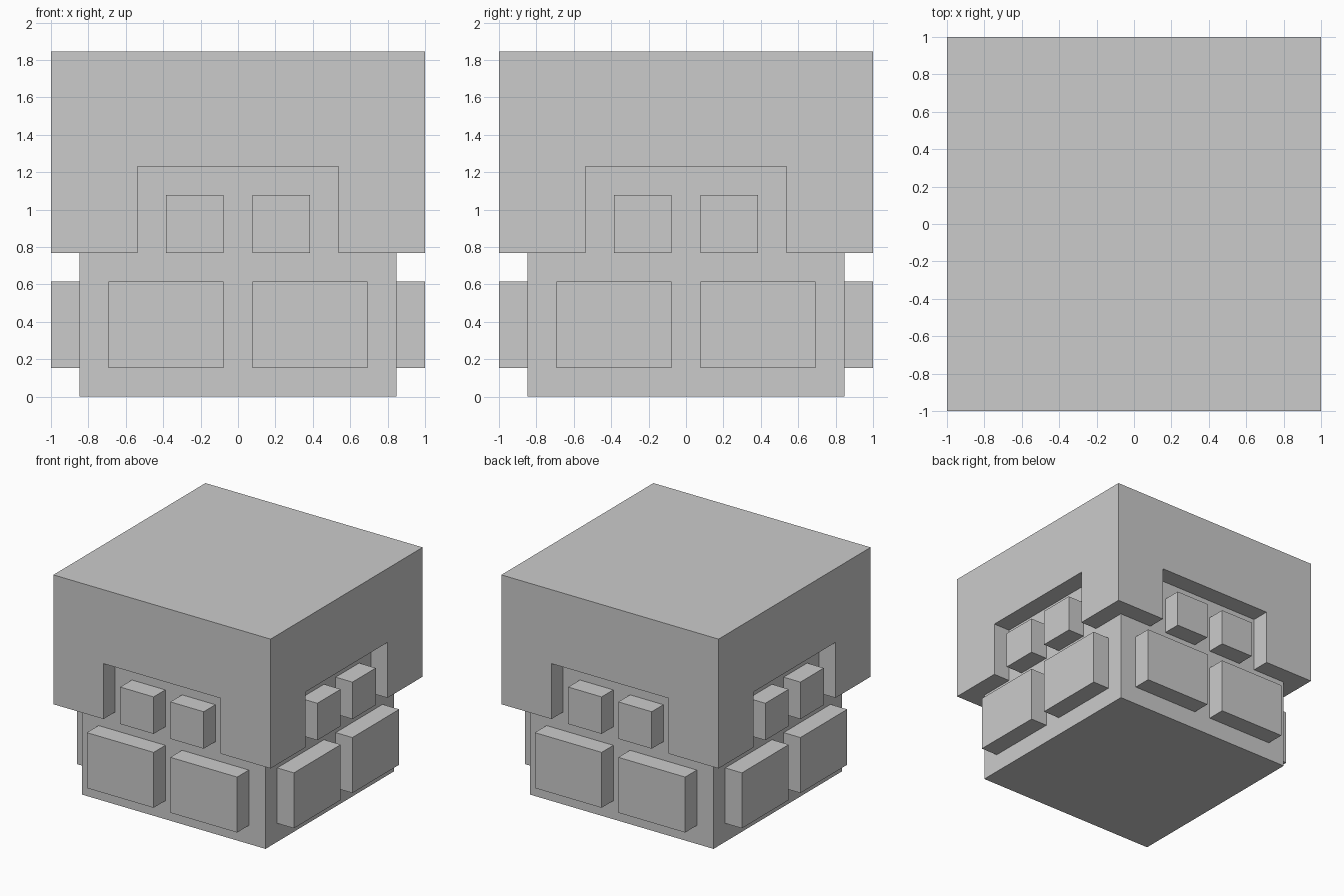
import bpy
import bmesh
from math import pi
from mathutils import Matrix

if "Cube" in bpy.data.objects:
    bpy.data.objects.remove(bpy.data.objects["Cube"])

U = 2 / 13  # the model sits on a 13-unit block grid


def box(name, x, y, z, turn=0):
    """Box from (min, max) ranges in grid units, turned about z."""
    bm = bmesh.new()
    bmesh.ops.create_cube(bm, size=1)
    for v in bm.verts:
        v.co = [U * ((a + b) / 2 + c * (b - a)) for c, (a, b) in zip(v.co, (x, y, z))]
    bm.transform(Matrix.Rotation(turn, 4, 'Z'))
    mesh = bpy.data.meshes.new(name)
    bm.to_mesh(mesh)
    bm.free()
    obj = bpy.data.objects.new(name, mesh)
    bpy.context.collection.objects.link(obj)
    return obj


# Inner body, reaching slightly into the cap
box("body", (-5.5, 5.5), (-5.5, 5.5), (0, 8.2))

# Overhanging cap with a notch in each side
cap = box("cap", (-6.5, 6.5), (-6.5, 6.5), (5, 12))
bpy.context.view_layer.objects.active = cap
for i in range(2):
    cutter = box("notch_cutter", (-3.5, 3.5), (-8, 8), (4, 8), i * pi / 2)
    cutter.hide_render = True
    mod = cap.modifiers.new("notch", 'BOOLEAN')
    mod.operation = 'DIFFERENCE'
    mod.solver = 'EXACT'
    mod.object = cutter
    bpy.ops.object.modifier_apply(modifier=mod.name)
    bpy.data.objects.remove(cutter)

# Raised blocks on all four sides: two small upper, two wide lower
for side in range(4):
    turn = side * pi / 2
    for s in (-1, 1):
        box("upper_block", sorted((s * 0.5, s * 2.5)), (-6.5, -5.5), (5, 7), turn)
        box("lower_block", sorted((s * 0.5, s * 4.5)), (-6.5, -5.5), (1, 4), turn)
